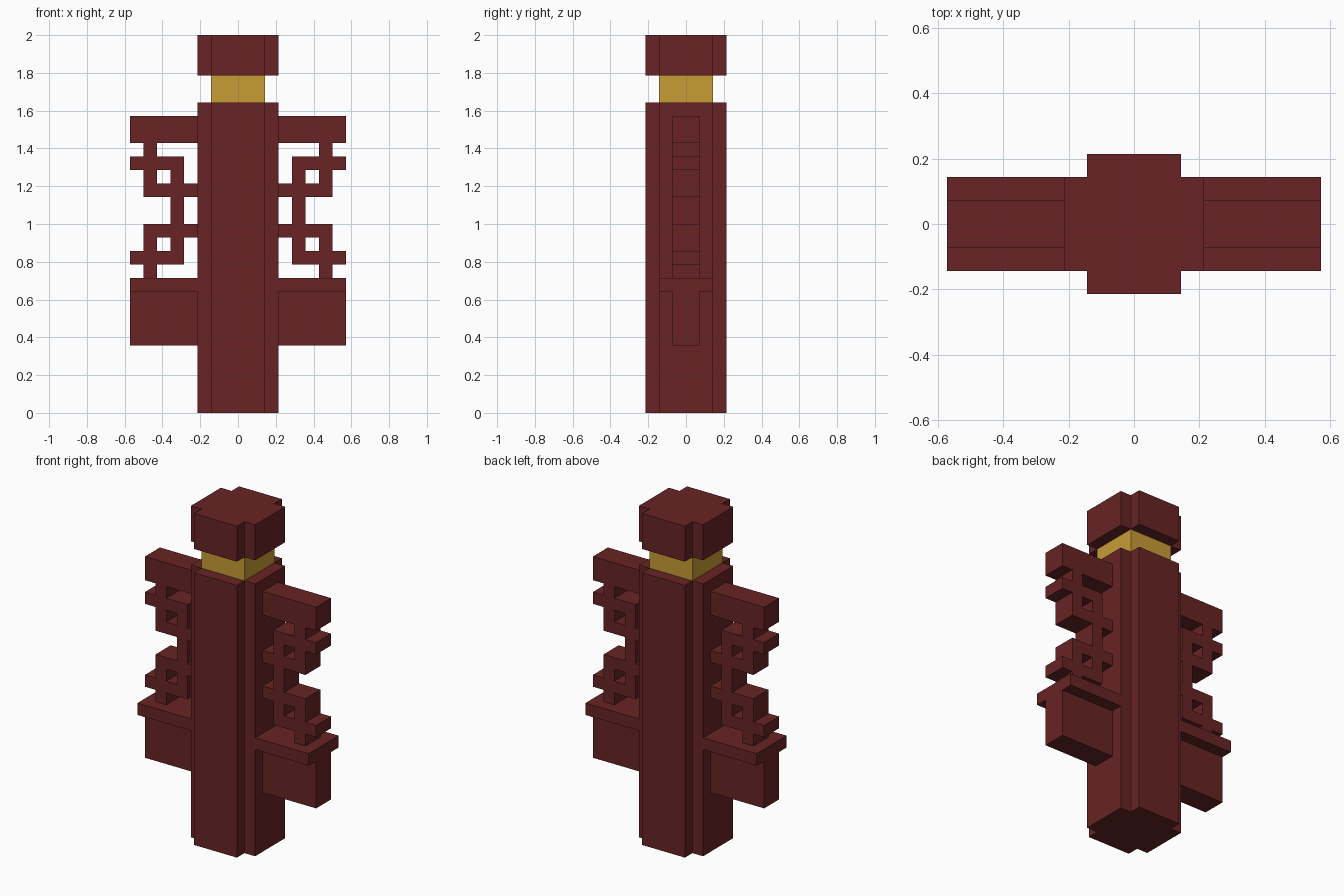
import bpy
import bmesh
from mathutils import Matrix, Vector

cube = bpy.data.objects.get("Cube")
if cube:
    bpy.data.objects.remove(cube, do_unlink=True)

U = 2 / 28  # one block


def material(name, rgb):
    mat = bpy.data.materials.new(name)
    mat.use_nodes = True
    mat.diffuse_color = (*rgb, 1)
    mat.node_tree.nodes["Principled BSDF"].inputs["Base Color"].default_value = (*rgb, 1)
    return mat


red = material("dark_red", (0.138, 0.0176, 0.0176))
gold = material("gold", (0.578, 0.332, 0.0356))


def finish(name, bm, mat, mirror=False):
    bmesh.ops.recalc_face_normals(bm, faces=bm.faces)
    bmesh.ops.scale(bm, vec=(U, U, U), verts=bm.verts)
    mesh = bpy.data.meshes.new(name)
    bm.to_mesh(mesh)
    bm.free()
    mesh.materials.append(mat)
    obj = bpy.data.objects.new(name, mesh)
    bpy.context.collection.objects.link(obj)
    if mirror:
        obj.modifiers.new("Mirror", 'MIRROR').use_axis[0] = True
    return obj


def box(name, lo, hi, mat, mirror=False):
    lo, hi = Vector(lo), Vector(hi)
    bm = bmesh.new()
    bmesh.ops.create_cube(bm, size=1, matrix=Matrix.Translation((lo + hi) / 2)
                          @ Matrix.Diagonal((*(hi - lo), 1)))
    return finish(name, bm, mat, mirror)


def extrude(bm, vec):
    ret = bmesh.ops.extrude_face_region(bm, geom=bm.faces[:])
    verts = [g for g in ret["geom"] if isinstance(g, bmesh.types.BMVert)]
    bmesh.ops.translate(bm, verts=verts, vec=vec)


def notched_column(name, z0, z1):
    # Square column with a one-block notch in each corner
    corner = [(3, -2), (3, 2), (2, 2)]
    bm = bmesh.new()
    pts = []
    for x, y in corner:
        pts.append((x, y))
    for _ in range(3):
        pts += [(-y, x) for x, y in pts[-3:]]
    bm.faces.new([bm.verts.new((x, y, z0)) for x, y in pts])
    extrude(bm, (0, 0, z1 - z0))
    return finish(name, bm, red)


def lattice(name, rows, x0, top):
    # Block pattern, top row first, two blocks deep
    bm = bmesh.new()
    for r, row in enumerate(rows):
        for c, mark in enumerate(row):
            if mark == "#":
                x, z = x0 + c, top - r
                bm.faces.new([bm.verts.new((x + a, -1, z - b))
                              for a, b in ((0, 1), (1, 1), (1, 0), (0, 0))])
    bmesh.ops.remove_doubles(bm, verts=bm.verts, dist=0.01)
    extrude(bm, (0, 2, 0))
    bmesh.ops.dissolve_limit(bm, angle_limit=0.01, verts=bm.verts, edges=bm.edges)
    return finish(name, bm, red, mirror=True)


# Central post, gold neck and cap
notched_column("post", 0, 23)
box("neck", (-2, -2, 23), (2, 2, 25), gold)
notched_column("cap", 25, 28)

# Side wings, mirrored left and right
box("wing_top_beam", (3, -1, 20), (8, 1, 22), red, True)
box("wing_shelf", (3, -2, 9), (8, 2, 10), red, True)
box("wing_lower_panel", (3, -1, 5), (8, 1, 9), red, True)

# Open fretwork between beam and shelf
half = ["...#.", ".####", ".#.#.", "####."]
lattice("wing_fretwork", half + [".#...", ".#..."] + half[::-1], 3, 20)
